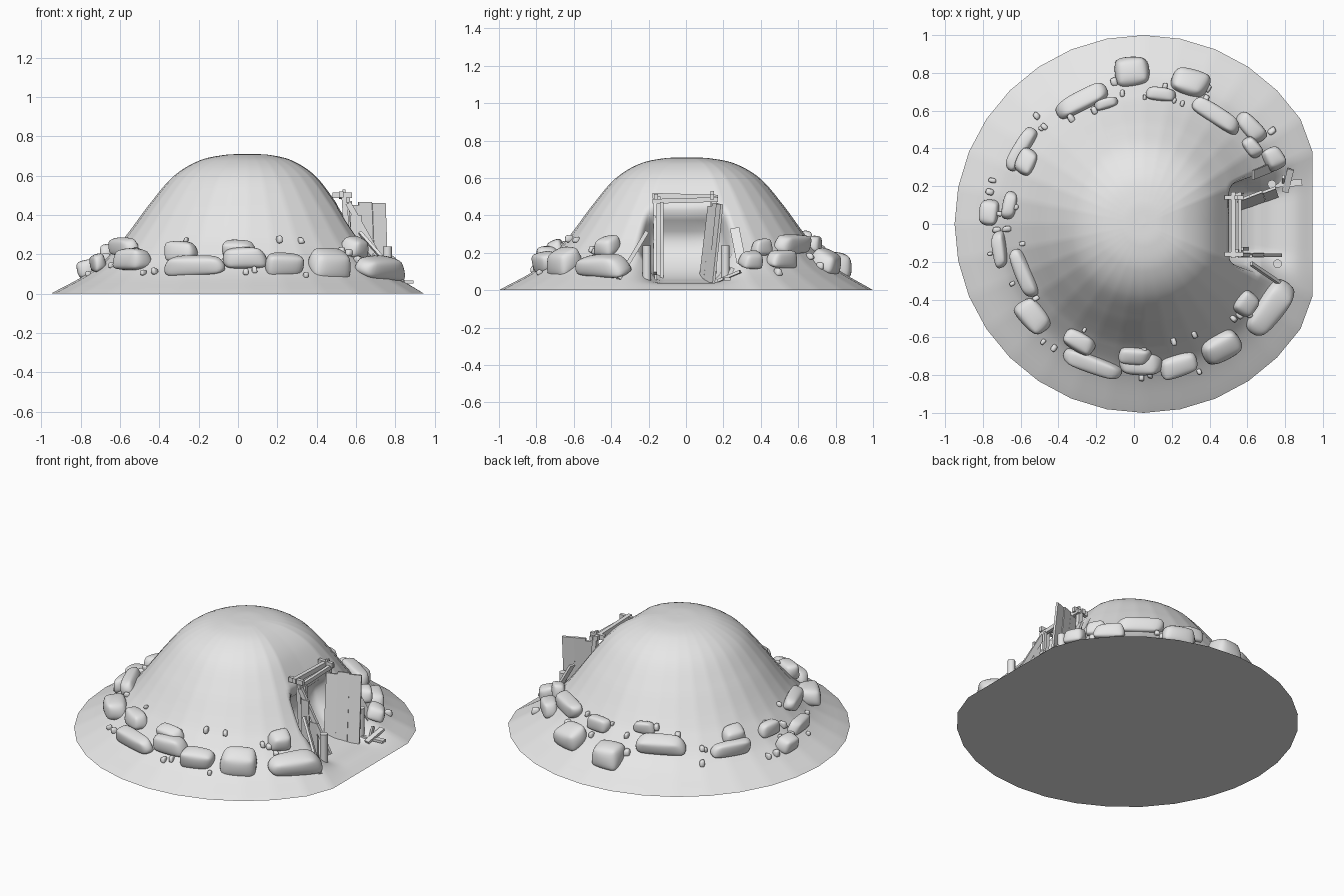
import bpy, bmesh, math, random
from mathutils import Vector, Matrix

random.seed(7)
if "Cube" in bpy.data.objects:
    bpy.data.objects.remove(bpy.data.objects["Cube"])

grey = bpy.data.materials.new("plain grey")
grey.use_nodes = True
tone = (0.8, 0.8, 0.8, 1)
grey.diffuse_color = tone
grey.node_tree.nodes["Principled BSDF"].inputs["Base Color"].default_value = tone

CENTRE = 0.05
EDGE = 0.945


def finish(name, bm, angle=None):
    bmesh.ops.recalc_face_normals(bm, faces=bm.faces)
    mesh = bpy.data.meshes.new(name)
    bm.to_mesh(mesh)
    bm.free()
    mesh.materials.append(grey)
    obj = bpy.data.objects.new(name, mesh)
    bpy.context.collection.objects.link(obj)
    if angle:
        bpy.ops.object.select_all(action="DESELECT")
        obj.select_set(True)
        bpy.context.view_layer.objects.active = obj
        bpy.ops.object.shade_smooth_by_angle(angle=math.radians(angle))
    return obj


def curve_value(points, t):
    """Smooth curve through (position, height) points."""
    if t <= points[0][0]:
        return points[0][1]
    if t >= points[-1][0]:
        return points[-1][1]
    i = max(k for k in range(len(points) - 1) if points[k][0] <= t)

    def slope(k):
        a, b = points[max(k - 1, 0)], points[min(k + 1, len(points) - 1)]
        return (b[1] - a[1]) / (b[0] - a[0])

    (x0, y0), (x1, y1) = points[i], points[i + 1]
    h = x1 - x0
    u = (t - x0) / h
    return ((2*u**3 - 3*u**2 + 1) * y0 + (u**3 - 2*u**2 + u) * h * slope(i)
            + (3*u**2 - 2*u**3) * y1 + (u**3 - u**2) * h * slope(i + 1))


DOME = [(0, .71), (.12, .705), (.25, .675), (.38, .595), (.5, .455),
        (.6, .32), (.66, .245), (.78, .125), (1, 0)]
TRENCH = [(.46, .54), (.5, .46), (.55, .2), (.6, .09), (.7, .045), (.85, .035), (.945, 0)]


def ground(x, y, r):
    """Height of the terrain, and how much the entrance cuts away."""
    dome = curve_value(DOME, r - .08 * max(y, 0) * (1 - r))
    z = dome
    if x > .46:
        u = min(max((abs(y) - .14) / (.06 + .4 * (x - .46)), 0), 1)
        mask = 1 - u * u * (3 - 2 * u)
        z += (min(curve_value(TRENCH, x), z) - z) * mask
    return z, dome - z


# Earth mound with the hollow entrance
RINGS, SEGS, SIDES = 90, 192, 32


def rim(k):
    a = math.tau * k / SIDES
    return Vector((min(math.cos(a), EDGE - CENTRE), math.sin(a)))


bm = bmesh.new()
top = bm.verts.new((CENTRE, 0, DOME[0][1]))
rows = []
for i in range(1, RINGS + 1):
    r = i / RINGS
    row = []
    for j in range(SEGS):
        side, part = divmod(j * SIDES / SEGS, 1)
        x, y = rim(side).lerp(rim(side + 1), part) * r
        x += CENTRE
        z, cut = ground(x, y, r)
        if cut > 0 and x < .66:
            # the back wall bends inwards under the lintel
            t = min(max((z - .04) / .42, 0), 1)
            x -= .12 * min(cut / .1, 1) * math.sin(math.pi * t)
        row.append(bm.verts.new((x, y, z if i < RINGS else 0)))
    rows.append(row)
for j in range(SEGS):
    k = (j + 1) % SEGS
    bm.faces.new((top, rows[0][j], rows[0][k]))
    for a, b in zip(rows, rows[1:]):
        bm.faces.new((a[j], b[j], b[k], a[k]))
bm.faces.new(rows[-1])
finish("earth_mound", bm, 75)


def stone(name, x, y, size, lift, turn, tilt=0.0, levels=2):
    bm = bmesh.new()
    bmesh.ops.create_cube(bm, size=1.1)
    for v in bm.verts:
        v.co += Vector([random.uniform(-.13, .13) for _ in range(3)])
        if v.co.z > 0:
            v.co.xy *= .85
    bmesh.ops.bevel(bm, geom=bm.edges[:], offset=.2, segments=1, affect="EDGES",
                    clamp_overlap=True)
    z = ground(x, y, math.hypot(x - CENTRE, y))[0] + lift
    place = (Matrix.Translation((x, y, z)) @ Matrix.Rotation(turn, 4, "Z")
             @ Matrix.Rotation(tilt, 4, "X") @ Matrix.Diagonal((*size, 1)))
    bmesh.ops.transform(bm, matrix=place, verts=bm.verts)
    obj = finish(name, bm, 170)
    obj.modifiers.new("rounding", "SUBSURF").levels = levels
    obj.modifiers["rounding"].render_levels = levels


# Boulders around the foot: x, y, length along the ring, width
BOULDERS = [
    (-.01, .8, .17, .18), (.14, .69, .16, .08), (.3, .75, .19, .16), (.43, .58, .27, .1),
    (.62, .51, .18, .1), (.62, .41, .12, .08), (.74, .35, .12, .1), (-.28, .65, .27, .1),
    (-.14, .64, .13, .06), (-.6, .39, .25, .08), (-.57, .33, .15, .11),
    (-.77, .06, .15, .1), (-.66, .1, .18, .08), (-.71, -.14, .18, .08), (-.58, -.27, .28, .09),
    (-.53, -.48, .2, .14), (-.29, -.62, .17, .11), (-.22, -.74, .28, .1), (0, -.7, .17, .09),
    (.03, -.74, .23, .14), (.24, -.75, .2, .13), (.46, -.65, .22, .17), (.6, -.42, .14, .12),
    (.71, -.46, .32, .16)]
for n, (x, y, length, width) in enumerate(BOULDERS):
    turn = math.atan2(y, x - CENTRE) + math.pi / 2
    stone(f"boulder_{n + 1}", x, y, (length, width, .045 + width * .45), .025, turn,
          random.uniform(.05, .35))

# Pebbles scattered between the boulders
for n in range(44):
    a = random.uniform(.45, math.tau - .6)
    r = random.uniform(.64, .84)
    s = random.uniform(.028, .05)
    stone(f"pebble_{n + 1}", CENTRE + r * math.cos(a), r * math.sin(a),
          (s, s * .7, s * .8), .008, a, levels=1)


def beam(name, start, end, width, thick, face):
    """Board from start to end; face is the direction of its thickness."""
    a, b = Vector(start), Vector(end)
    axis = (b - a).normalized()
    across = axis.cross(Vector(face)).normalized()
    normal = across.cross(axis)
    m = Matrix((across * width, normal * thick, b - a)).transposed().to_4x4()
    m.translation = (a + b) / 2
    bm = bmesh.new()
    bmesh.ops.create_cube(bm, size=1, matrix=m)
    finish(name, bm)


X, Y, Z = (1, 0, 0), (0, 1, 0), (0, 0, 1)

# Door frame
for side, y in (("right", -.15), ("left", .15)):
    beam(f"door_post_{side}", (.57, y, .03), (.54, y, .5), .028, .028, X)
    beam(f"side_rail_{side}", (.48, y - .01, .5), (.58, y - .01, .5), .022, .03, Z)
beam("lintel_front", (.56, -.18, .475), (.56, .17, .485), .025, .02, X)
beam("lintel_back", (.525, -.18, .505), (.525, .17, .495), .03, .025, X)
beam("inner_post", (.6, -.13, .03), (.57, -.13, .47), .018, .018, X)
beam("lintel_peg", (.54, .14, .45), (.54, .14, .53), .02, .015, X)

# Board walls lining the entrance
for n, (x, low, high, z) in enumerate([(.58, .085, .135, .45), (.645, .11, .16, .465),
                                       (.715, .135, .18, .46)]):
    beam(f"left_wall_board_{n + 1}", (x + .015, low, .03), (x, high, z), .072, .014,
         (-.35, .94, 0))
for n, z in enumerate([.4, .27]):
    x = .6 + n * .06
    beam(f"right_wall_board_{n + 1}", (x, -.16, .03), (x, -.17, z), .055, .014, Y)
beam("right_wall_rail", (.77, -.165, .09), (.56, -.165, .46), .03, .018, Y)

# Round stakes
for side, x, y in (("right", .76, -.21), ("left", .73, .21)):
    bm = bmesh.new()
    bmesh.ops.create_cone(bm, cap_ends=True, segments=12, radius1=.023, radius2=.023, depth=.2,
                          matrix=Matrix.Translation((x, y, .14)))
    finish(f"stake_{side}", bm, 40)

# Loose timber
beam("leaning_pole", (.84, -.36, .06), (.62, -.21, .31), .022, .016, X)
beam("leaning_board", (.73, .3, .13), (.63, .26, .33), .05, .014, X)
beam("fallen_board_1", (.74, .21, .06), (.89, .22, .06), .035, .015, Z)
beam("fallen_board_2", (.8, .17, .05), (.83, .29, .1), .035, .015, Z)
beam("fallen_board_3", (.79, .21, .03), (.79, .25, .12), .022, .012, X)
